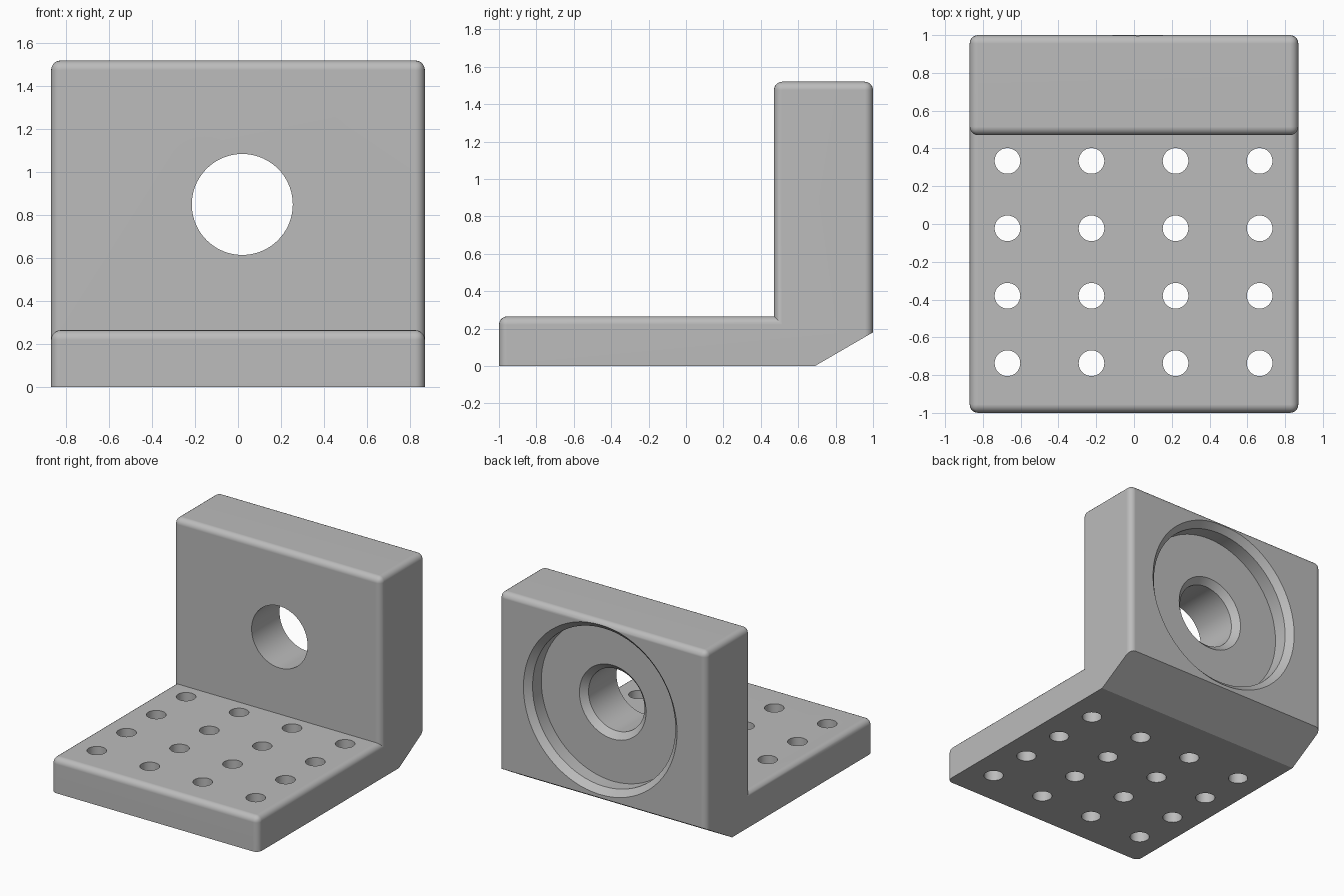
import bpy, bmesh, math
from mathutils import Matrix, Vector

cube = bpy.data.objects.get("Cube")
if cube:
    bpy.data.objects.remove(cube, do_unlink=True)

HALF_WIDTH = 0.87
EDGE_RADIUS = 0.045

grey = bpy.data.materials.new("plain grey")
grey.use_nodes = True
grey.diffuse_color = (0.5, 0.5, 0.5, 1)
grey.node_tree.nodes["Principled BSDF"].inputs["Base Color"].default_value = (0.5, 0.5, 0.5, 1)


def to_object(name, bm):
    bmesh.ops.recalc_face_normals(bm, faces=bm.faces)
    mesh = bpy.data.meshes.new(name)
    bm.to_mesh(mesh)
    bm.free()
    mesh.materials.append(grey)
    obj = bpy.data.objects.new(name, mesh)
    bpy.context.collection.objects.link(obj)
    return obj


def make_bracket():
    # L-shaped side profile (y, z), extruded across the width
    profile = [(-1, 0), (0.69, 0), (1, 0.18), (1, 1.52), (0.47, 1.52), (0.47, 0.265), (-1, 0.265)]
    bm = bmesh.new()
    face = bm.faces.new([bm.verts.new((-HALF_WIDTH, y, z)) for y, z in profile])
    extruded = bmesh.ops.extrude_face_region(bm, geom=[face])["geom"]
    bmesh.ops.translate(bm, vec=(2 * HALF_WIDTH, 0, 0),
                        verts=[g for g in extruded if isinstance(g, bmesh.types.BMVert)])
    bmesh.ops.recalc_face_normals(bm, faces=bm.faces)

    # Round every outer edge except the underside and the heel
    def rounded(edge):
        low, high = sorted(v.co.z for v in edge.verts)
        return edge.is_convex and high > 0.2 and not (low == high and high < 0.2)

    bmesh.ops.bevel(bm, geom=[e for e in bm.edges if rounded(e)], offset=EDGE_RADIUS,
                    segments=5, profile=0.5, affect='EDGES')
    return to_object("angle_bracket", bm)


def make_bore_cutter():
    # Stepped bore (radius, y): chamfered rear recess, then chamfered through hole
    steps = [(0, 1.05), (0.695, 1.05), (0.6, 0.955), (0.6, 0.85), (0.28, 0.85),
             (0.235, 0.805), (0.235, 0.4), (0, 0.4)]
    centre = Vector((0.02, 0, 0.85))
    bm = bmesh.new()
    verts = [bm.verts.new(centre + Vector((r, y, 0))) for r, y in steps]
    edges = [bm.edges.new(pair) for pair in zip(verts, verts[1:])]
    bmesh.ops.spin(bm, geom=verts + edges, cent=centre, axis=(0, 1, 0),
                   angle=math.tau, steps=72, use_merge=False)
    bmesh.ops.remove_doubles(bm, verts=bm.verts, dist=0.0001)
    return to_object("bore_cutter", bm)


def make_hole_cutter():
    # Four by four grid of mounting holes through the base
    bm = bmesh.new()
    for col in range(4):
        for row in range(4):
            place = Matrix.Translation((-0.67 + 0.445 * col, -0.737 + 0.357 * row, 0.13))
            bmesh.ops.create_cone(bm, cap_ends=True, segments=32, radius1=0.068,
                                  radius2=0.068, depth=0.6, matrix=place)
    return to_object("mounting_hole_cutter", bm)


bracket = make_bracket()
bpy.context.view_layer.objects.active = bracket
bracket.select_set(True)
for cutter in (make_bore_cutter(), make_hole_cutter()):
    cutter.hide_render = True
    cut = bracket.modifiers.new("cut", 'BOOLEAN')
    cut.operation = 'DIFFERENCE'
    cut.solver = 'EXACT'
    cut.object = cutter
    bpy.ops.object.modifier_apply(modifier=cut.name)
    bpy.data.objects.remove(cutter, do_unlink=True)

# Smooth the rounded edges and bores, keep the large faces flat
bpy.ops.object.shade_smooth_by_angle(angle=math.radians(25))
weighted = bracket.modifiers.new("flat faces", 'WEIGHTED_NORMAL')
weighted.keep_sharp = True
